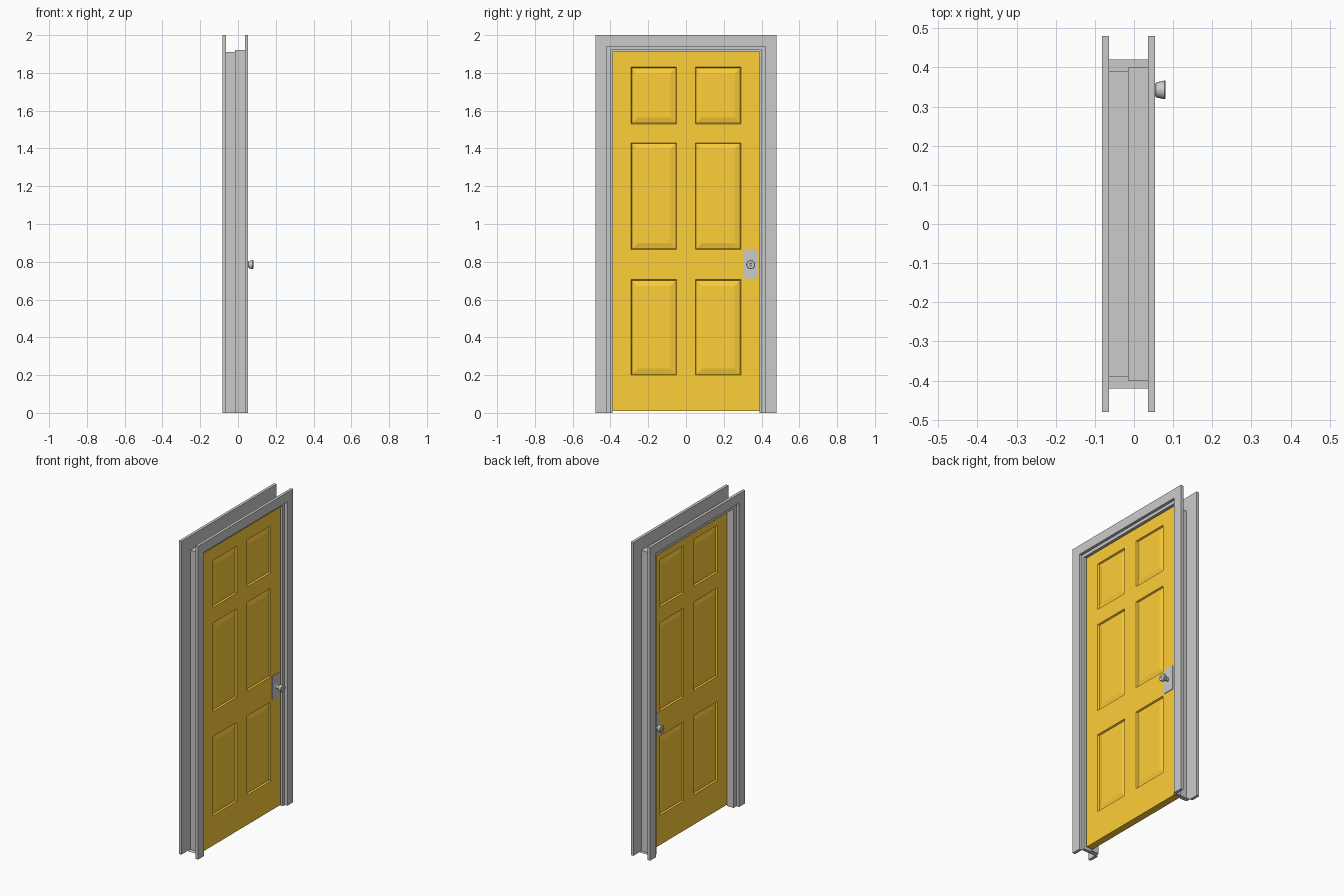
import bpy, bmesh, math
from mathutils import Matrix

if "Cube" in bpy.data.objects:
    bpy.data.objects.remove(bpy.data.objects["Cube"])

HEAD = 1.52                      # header height minus half width for each profile point
FRONT, BACK = 0.027, -0.018      # door faces


def add_object(name, bm, mat=None):
    mesh = bpy.data.meshes.new(name)
    bm.to_mesh(mesh)
    bm.free()
    obj = bpy.data.objects.new(name, mesh)
    bpy.context.collection.objects.link(obj)
    if mat:
        mesh.materials.append(mat)
    return obj


def sweep_frame(name, profile, closed):
    """Sweep an (x, half width) profile up, over and down the doorway with mitred corners."""
    bm = bmesh.new()
    stations = []
    for side, top in ((-1, 0), (-1, 1), (1, 1), (1, 0)):
        stations.append([bm.verts.new((x, side * w, (HEAD + w) * top)) for x, w in profile])
    n = len(profile)
    for a, b in zip(stations, stations[1:]):
        for i in range(n if closed else n - 1):
            j = (i + 1) % n
            bm.faces.new((a[i], a[j], b[j], b[i]))
    # bottom ends of both legs
    bm.faces.new(stations[0])
    bm.faces.new(stations[-1])
    bmesh.ops.recalc_face_normals(bm, faces=bm.faces[:])
    return add_object(name, bm)


def rect(x0, x1, w0, w1):
    return [(x0, w0), (x1, w0), (x1, w1), (x0, w1)]


# casings on both wall faces, and the thin stepped jamb between them
sweep_frame("front_casing", rect(0.036, 0.054, 0.42, 0.48), True)
sweep_frame("back_casing", rect(-0.082, -0.064, 0.42, 0.48), True)
sweep_frame("jamb", [(0.036, 0.42), (0.036, 0.40), (-0.015, 0.40),
                     (-0.015, 0.39), (-0.064, 0.39), (-0.064, 0.42)], False)

# six-panel door leaf
orange = bpy.data.materials.new("door_orange")
orange.diffuse_color = (1.0, 0.62, 0.04, 1)
orange.use_nodes = True
orange.node_tree.nodes["Principled BSDF"].inputs["Base Color"].default_value = orange.diffuse_color
ys = [-0.388, -0.29, -0.05, 0.05, 0.29, 0.388]
zs = [0.01, 0.2, 0.705, 0.865, 1.43, 1.53, 1.83, 1.912]
bm = bmesh.new()
for x, inward in ((FRONT, -1), (BACK, 1)):
    grid = [[bm.verts.new((x, y, z)) for z in zs] for y in ys]
    for i in range(len(ys) - 1):
        for j in range(len(zs) - 1):
            loop = [grid[i][j], grid[i + 1][j], grid[i + 1][j + 1], grid[i][j + 1]]
            if i % 2 and j % 2:
                # sunk groove, then a bevel rising to the raised field
                for inset, depth in ((0.004, 0.010), (0.034, 0.003)):
                    y0, y1 = ys[i] + inset, ys[i + 1] - inset
                    z0, z1 = zs[j] + inset, zs[j + 1] - inset
                    ring = [bm.verts.new((x + inward * depth, y, z))
                            for y, z in ((y0, z0), (y1, z0), (y1, z1), (y0, z1))]
                    for k in range(4):
                        m = (k + 1) % 4
                        bm.faces.new((loop[k], loop[m], ring[m], ring[k]))
                    loop = ring
            bm.faces.new(loop)
bmesh.ops.bridge_loops(bm, edges=[e for e in bm.edges if e.is_boundary])
bmesh.ops.recalc_face_normals(bm, faces=bm.faces[:])
add_object("door_leaf", bm, orange)

# lock plates and turned knobs on both faces
knob_profile = [(0.0, 0.017), (0.004, 0.017), (0.008, 0.010), (0.026, 0.010),
                (0.029, 0.019), (0.051, 0.024), (0.054, 0.021), (0.054, 0.0075), (0.052, 0.006)]
SIDES = 16
for name, x, out in (("front", FRONT, 1), ("back", BACK, -1)):
    bm = bmesh.new()
    bmesh.ops.create_cube(bm, size=1, matrix=Matrix.Translation((x + out * 0.001, 0.3425, 0.7875))
                          @ Matrix.Diagonal((0.006, 0.075, 0.153, 1)))
    add_object(name + "_lock_plate", bm)

    bm = bmesh.new()
    rings = [[bm.verts.new((x + out * d,
                            0.3425 + r * math.cos(math.tau * k / SIDES),
                            0.785 + r * math.sin(math.tau * k / SIDES)))
              for k in range(SIDES)] for d, r in knob_profile]
    for a, b in zip(rings, rings[1:]):
        for k in range(SIDES):
            m = (k + 1) % SIDES
            bm.faces.new((a[k], a[m], b[m], b[k]))
    bm.faces.new(rings[0])
    bm.faces.new(rings[-1])
    bmesh.ops.recalc_face_normals(bm, faces=bm.faces[:])
    knob = add_object(name + "_knob", bm)
    bpy.ops.object.select_all(action='DESELECT')
    knob.select_set(True)
    bpy.context.view_layer.objects.active = knob
    bpy.ops.object.shade_smooth_by_angle(angle=math.radians(35))
